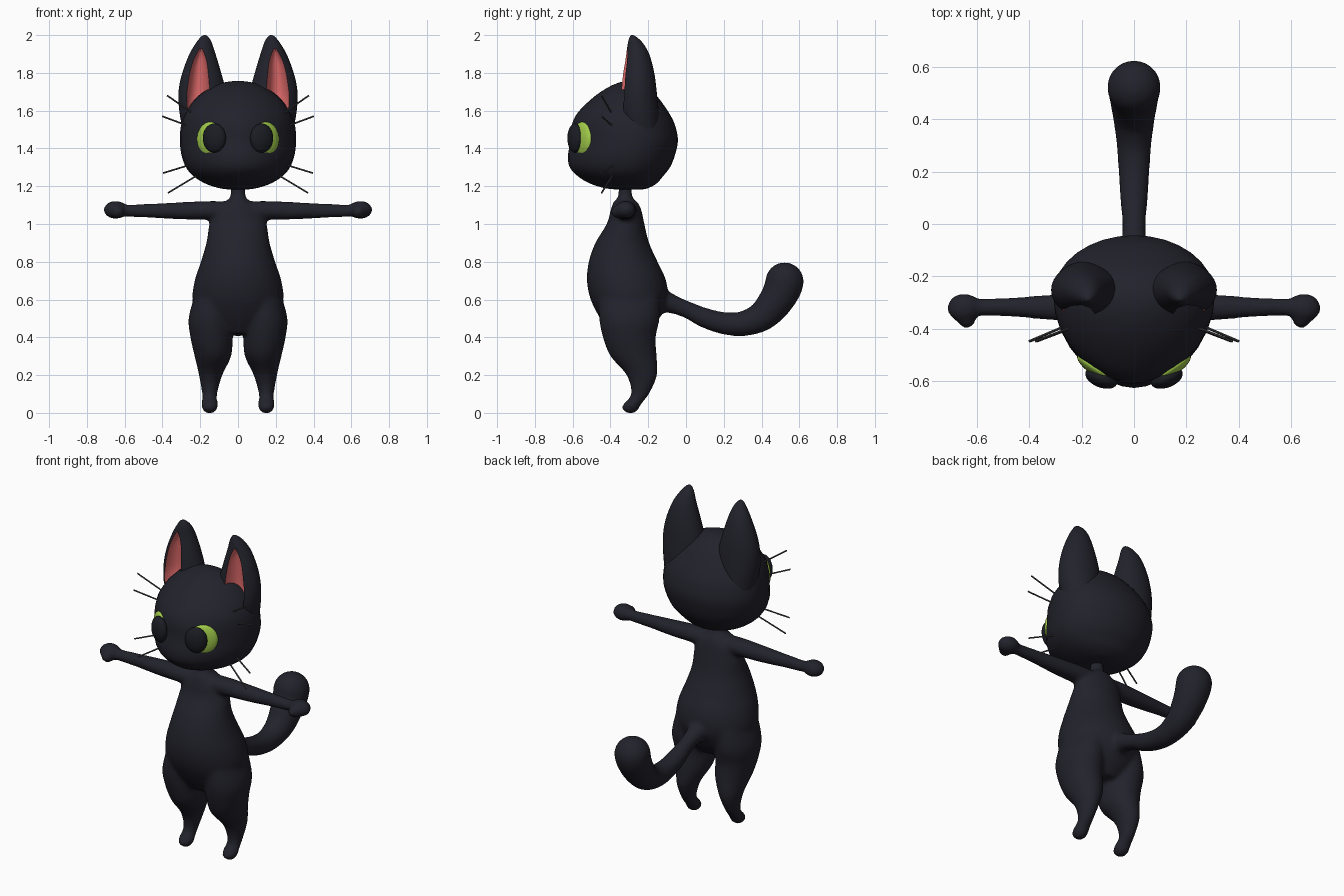
import bpy, bmesh, math
from mathutils import Vector

cube = bpy.data.objects.get("Cube")
if cube:
    bpy.data.objects.remove(cube, do_unlink=True)


def material(name, rgb):
    m = bpy.data.materials.new(name)
    m.use_nodes = True
    m.diffuse_color = (*rgb, 1)
    bsdf = next(n for n in m.node_tree.nodes if n.type == 'BSDF_PRINCIPLED')
    bsdf.inputs["Base Color"].default_value = (*rgb, 1)
    bsdf.inputs["Roughness"].default_value = 0.8
    return m


FUR = material("black fur", (.016, .016, .025))
PUPIL = material("pupil black", (.011, .012, .017))
GREEN = material("eye green", (.36, .60, .07))
PINK = material("inner ear pink", (.72, .14, .14))
GREY = material("whisker grey", (.07, .07, .07))


def smooth_rows(rows, steps=5):
    """Catmull-Rom interpolation between the section rows."""
    out = []
    for i in range(len(rows) - 1):
        a, b, c, d = (rows[max(i - 1, 0)], rows[i], rows[i + 1],
                      rows[min(i + 2, len(rows) - 1)])
        for k in range(steps):
            t = k / steps
            out.append([q + .5 * t * (r - p + t * (2 * p - 5 * q + 4 * r - s
                                                   + t * (3 * (q - r) + s - p)))
                        for p, q, r, s in zip(a, b, c, d)])
    return out + [list(rows[-1])]


def loft(name, rings, mat):
    """Skin a list of closed rings of points and cap both ends."""
    bm = bmesh.new()
    loops = [[bm.verts.new(p) for p in ring] for ring in rings]
    n = len(loops[0])
    for a, b in zip(loops, loops[1:]):
        for i in range(n):
            j = (i + 1) % n
            bm.faces.new((a[i], a[j], b[j], b[i]))
    bm.faces.new(loops[0])
    bm.faces.new(loops[-1])
    bmesh.ops.recalc_face_normals(bm, faces=bm.faces)
    for f in bm.faces:
        f.smooth = True
    mesh = bpy.data.meshes.new(name)
    bm.to_mesh(mesh)
    bm.free()
    mesh.materials.append(mat)
    obj = bpy.data.objects.new(name, mesh)
    bpy.context.collection.objects.link(obj)
    return obj


ANGLES = [math.tau * i / 32 for i in range(32)]


def upright(name, rows, mat, side=1, taper=1.0, widest=.5):
    """Rows are (z, centre x, half width, front y, back y)."""
    rings = []
    for z, cx, w, front, back in smooth_rows(rows):
        mid = front + (back - front) * widest
        ring = []
        for a in ANGLES:
            c, s = math.cos(a), math.sin(a)
            x = math.copysign(abs(c) ** (taper if s < 0 else 1), c) * w
            y = mid + s * ((mid - front) if s < 0 else (back - mid))
            ring.append(Vector((side * (cx + x), y, z)))
        rings.append(ring)
    return loft(name, rings, mat)


def ball(name, centre, radii, mat, turn=0):
    bpy.ops.mesh.primitive_uv_sphere_add(segments=32, ring_count=20, location=centre,
                                         rotation=(0, 0, turn))
    obj = bpy.context.object
    obj.name = obj.data.name = name
    obj.scale = radii
    obj.data.materials.append(mat)
    bpy.ops.object.shade_smooth()
    return obj


def select(objs):
    bpy.ops.object.select_all(action='DESELECT')
    for o in objs:
        o.select_set(True)
    bpy.context.view_layer.objects.active = objs[0]


# Torso with neck
parts = [upright("body", [
    (.42, 0, .10, -.40, -.20), (.5, 0, .20, -.455, -.14), (.6, 0, .24, -.505, -.10),
    (.7, 0, .23, -.525, -.105), (.8, 0, .197, -.515, -.15), (.9, 0, .168, -.48, -.195),
    (1.0, 0, .152, -.42, -.22), (1.07, 0, .13, -.40, -.235), (1.115, 0, .075, -.385, -.255),
    (1.15, 0, .04, -.36, -.285), (1.28, 0, .04, -.36, -.285)], FUR)]

for side in (1, -1):
    # Legs with small forward paws
    parts.append(upright("leg", [
        (.62, .13, .10, -.46, -.14), (.5, .145, .117, -.46, -.14), (.4, .14, .112, -.44, -.16),
        (.3, .133, .097, -.40, -.155), (.2, .145, .062, -.315, -.153),
        (.1, .15, .04, -.29, -.195), (.05, .15, .044, -.33, -.235),
        (.02, .15, .04, -.338, -.25), (0, .15, .02, -.315, -.27)], FUR, side))
    # Arms: rows are (x, z, half height, y, half depth)
    arm = smooth_rows([(.05, 1.07, .05, -.32, .06), (.15, 1.072, .05, -.32, .058),
                       (.3, 1.07, .046, -.318, .05), (.45, 1.07, .038, -.317, .038),
                       (.58, 1.07, .033, -.317, .032), (.64, 1.073, .03, -.32, .03)])
    parts.append(loft("arm", [[Vector((side * x, y + d * math.cos(a), z + h * math.sin(a)))
                               for a in ANGLES] for x, z, h, y, d in arm], FUR))
    parts.append(ball("hand", (side * .648, -.32, 1.075), (.064, .056, .048), FUR))
    parts.append(ball("thumb", (side * .638, -.36, 1.065), (.036, .038, .036), FUR))

# Tail: rows are (y, z, radius), swept in the middle plane
tail = smooth_rows([(-.22, .60, .075), (-.12, .59, .06), (-.05, .568, .047), (.02, .54, .046),
                    (.1, .503, .053), (.2, .475, .059), (.3, .472, .066), (.4, .51, .079),
                    (.47, .585, .091), (.51, .655, .099), (.522, .695, .102)])
rings = []
for i, (y, z, r) in enumerate(tail):
    p, q = tail[max(i - 1, 0)], tail[min(i + 1, len(tail) - 1)]
    t = Vector((0, q[0] - p[0], q[1] - p[1])).normalized()
    up = Vector((0, -t.z, t.y))
    rings.append([Vector((0, y, z)) + r * (Vector((math.cos(a), 0, 0)) + up * math.sin(a))
                  for a in ANGLES])
parts.append(loft("tail", rings, FUR))
parts.append(ball("tail_tip", (0, .522, .695), (.102, .102, .102), FUR))

# Fuse the body parts into one soft skin
select(parts)
bpy.ops.object.join()
body = bpy.context.object
bpy.ops.object.transform_apply(location=True, rotation=True, scale=True)
skin = body.modifiers.new("skin", 'REMESH')
skin.mode = 'VOXEL'
skin.voxel_size = .012
skin.use_smooth_shade = True
soften = body.modifiers.new("soften", 'SMOOTH')
soften.factor = .5
soften.iterations = 8
for m in ("skin", "soften"):
    bpy.ops.object.modifier_apply(modifier=m)

# Head
upright("head", [
    (1.182, 0, .04, -.36, -.24), (1.19, 0, .10, -.43, -.20), (1.215, 0, .175, -.51, -.155),
    (1.255, 0, .238, -.575, -.12), (1.3, 0, .275, -.615, -.085), (1.36, 0, .298, -.625, -.06),
    (1.44, 0, .308, -.612, -.043), (1.52, 0, .302, -.605, -.057), (1.58, 0, .283, -.58, -.085),
    (1.64, 0, .245, -.525, -.125), (1.69, 0, .195, -.465, -.165), (1.73, 0, .13, -.40, -.21),
    (1.75, 0, .07, -.35, -.25), (1.757, 0, .02, -.32, -.28)], FUR, taper=1.15, widest=.6)

for side, label in ((1, "left"), (-1, "right")):
    # Ears with a scooped pink hollow
    ear = upright(label + "_ear", [
        (1.48, .19, .10, -.33, -.14), (1.6, .192, .119, -.355, -.145),
        (1.7, .19, .125, -.348, -.155), (1.8, .192, .103, -.337, -.168),
        (1.9, .188, .069, -.317, -.195), (1.96, .18, .041, -.307, -.23),
        (1.99, .177, .02, -.298, -.262), (2.0, .176, .006, -.29, -.278)], FUR, side)
    scoop = upright("ear_scoop", [
        (1.57, .215, .06, -.5, -.30), (1.63, .213, .066, -.5, -.275),
        (1.7, .212, .066, -.5, -.265), (1.83, .206, .053, -.5, -.272),
        (1.89, .20, .036, -.5, -.28), (1.93, .197, .012, -.5, -.295)], PINK, side)
    scoop.hide_render = True
    cut = ear.modifiers.new("hollow", 'BOOLEAN')
    cut.operation = 'DIFFERENCE'
    cut.solver = 'EXACT'
    cut.material_mode = 'TRANSFER'
    cut.object = scoop
    select([ear])
    bpy.ops.object.modifier_apply(modifier="hollow")
    bpy.data.objects.remove(scoop, do_unlink=True)
    bpy.ops.object.shade_smooth_by_angle(angle=math.radians(40))

    # Eyes
    ball(label + "_eye", (side * .147, -.55, 1.45), (.083, .027, .09), GREEN,
         side * math.radians(35))
    ball(label + "_pupil", (side * .125, -.587, 1.455), (.064, .036, .077), PUPIL,
         side * math.radians(22))

    # Whiskers: (root x, root z, tip x, tip z)
    for i, (x0, z0, x1, z1) in enumerate([(.23, 1.58, .375, 1.68), (.265, 1.52, .40, 1.57),
                                          (.265, 1.31, .395, 1.27), (.22, 1.255, .37, 1.165)]):
        root, tip = Vector((side * x0, -.39, z0)), Vector((side * x1, -.447, z1))
        root -= (tip - root) * .25
        bpy.ops.mesh.primitive_cylinder_add(vertices=8, radius=.0045,
                                            depth=(tip - root).length,
                                            location=(root + tip) / 2)
        hair = bpy.context.object
        hair.name = f"{label}_whisker_{i + 1}"
        hair.rotation_euler = (tip - root).to_track_quat('Z', 'Y').to_euler()
        hair.data.materials.append(GREY)
